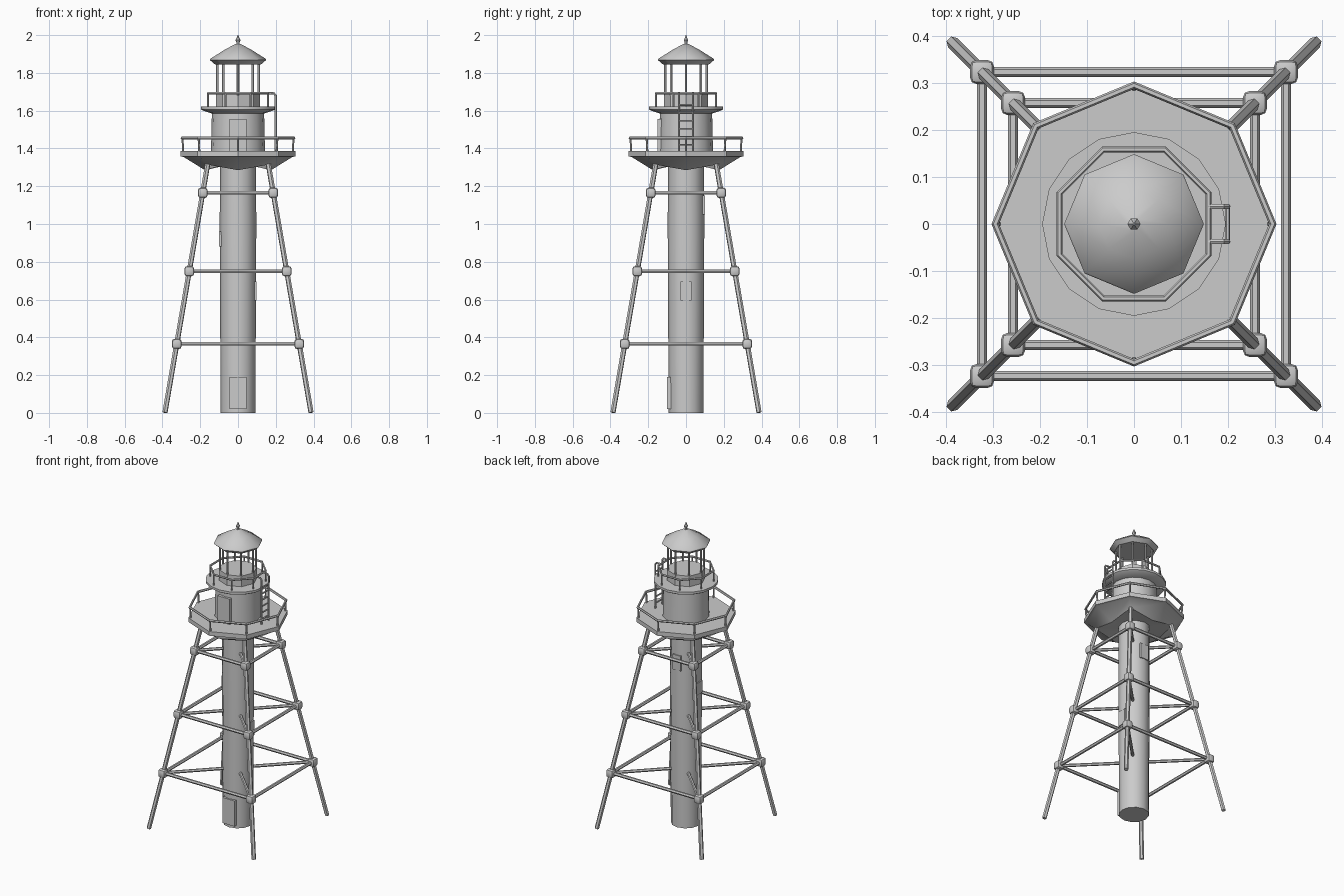
import bpy, bmesh, math
from mathutils import Vector, Matrix

if "Cube" in bpy.data.objects:
    bpy.data.objects.remove(bpy.data.objects["Cube"])

def add_object(name, bm):
    bmesh.ops.recalc_face_normals(bm, faces=bm.faces)
    me = bpy.data.meshes.new(name)
    bm.to_mesh(me)
    bm.free()
    ob = bpy.data.objects.new(name, me)
    bpy.context.collection.objects.link(ob)
    return ob

def polar(r, i, n, z, off=0.0):
    a = math.tau * i / n + off
    return Vector((r * math.cos(a), r * math.sin(a), z))

def loft(name, rings):
    """Skin a stack of equal-length point rings and cap both ends."""
    bm = bmesh.new()
    vs = [[bm.verts.new(p) for p in ring] for ring in rings]
    n = len(vs[0])
    for a, b in zip(vs, vs[1:]):
        for i in range(n):
            bm.faces.new((a[i], a[(i + 1) % n], b[(i + 1) % n], b[i]))
    bm.faces.new(vs[0])
    bm.faces.new(vs[-1])
    return add_object(name, bm)

def lathe(name, profile, n):
    return loft(name, [[polar(r, i, n, z) for i in range(n)] for r, z in profile])

def pipes(name, paths, radius, closed=False):
    cu = bpy.data.curves.new(name, 'CURVE')
    cu.dimensions = '3D'
    cu.bevel_depth = radius
    cu.bevel_resolution = 1
    cu.use_fill_caps = True
    for path in paths:
        sp = cu.splines.new('POLY')
        sp.points.add(len(path) - 1)
        for p, co in zip(sp.points, path):
            p.co = (*co, 1)
        sp.use_cyclic_u = closed
    ob = bpy.data.objects.new(name, cu)
    bpy.context.collection.objects.link(ob)
    bpy.ops.object.select_all(action='DESELECT')
    ob.select_set(True)
    bpy.context.view_layer.objects.active = ob
    bpy.ops.object.convert(target='MESH')
    return ob

def box(name, centre, size, bevel=0.0):
    bm = bmesh.new()
    bmesh.ops.create_cube(bm, size=1)
    bmesh.ops.transform(bm, verts=bm.verts,
                        matrix=Matrix.Translation(centre) @ Matrix.Diagonal((*size, 1)))
    if bevel:
        bmesh.ops.bevel(bm, geom=bm.edges[:], offset=bevel, segments=2,
                        profile=0.5, affect='EDGES')
    return add_object(name, bm)

CORNERS = [(1, 1), (-1, 1), (-1, -1), (1, -1)]
LEVELS = [0.365, 0.75, 1.165]

def leg_xy(z):
    return 0.387 - 0.172 * z

def corner(c, z):
    return Vector((c[0] * leg_xy(z), c[1] * leg_xy(z), z))

# Splayed legs, horizontal braces and struts to the column
pipes("legs", [[corner(c, 0.002), corner(c, 1.33)] for c in CORNERS], 0.014)
pipes("braces", [[corner(c, z), corner(CORNERS[(i + 1) % 4], z)]
                 for z in LEVELS for i, c in enumerate(CORNERS)], 0.011)
pipes("column_struts", [[corner(c, z), Vector((c[0] * 0.05, c[1] * 0.05, z))]
                        for z in LEVELS for c in CORNERS], 0.010)
for z in LEVELS:
    for c in CORNERS:
        box("leg_joint", corner(c, z), (0.052, 0.052, 0.054), 0.015)

# Central stair column with door and small windows
lathe("column", [(0.092, 0), (0.095, 0.6), (0.097, 1.0), (0.095, 1.33)], 12)
box("column_door", (0, -0.088, 0.105), (0.09, 0.024, 0.17))
box("right_window", (0.09, 0, 0.645), (0.018, 0.06, 0.10))
box("left_window", (-0.091, 0, 0.92), (0.018, 0.06, 0.08))
box("back_window", (0, 0.091, 1.10), (0.06, 0.018, 0.10))

# Octagonal main deck; its underside rim zigzags between the legs
under = [polar(0.175, i, 8, 1.285) if i % 2 == 0 else polar(0.235, i, 8, 1.315)
         for i in range(8)]
inner = [polar(0.09, i, 8, 1.31) for i in range(8)]
loft("main_deck", [inner, under] + [[polar(r, i, 8, z) for i in range(8)]
     for r, z in ((0.288, 1.355), (0.304, 1.358), (0.304, 1.386))])
pipes("main_railing", [[polar(0.296, i, 8, 1.455) for i in range(8)]], 0.008, True)
pipes("main_railing_posts", [[polar(0.290, i, 8, 1.38), polar(0.294, i, 8, 1.455)]
                             for i in range(8)], 0.006)

# Watch room and its door
lathe("watch_room", [(0.143, 1.38), (0.138, 1.60)], 16)
box("watch_room_door", (0, -0.137, 1.47), (0.09, 0.03, 0.17))

# Upper gallery with railing
lathe("upper_gallery", [(0.138, 1.585), (0.185, 1.60), (0.196, 1.607), (0.196, 1.622)], 16)
rail = [polar(0.172, i, 8, 1.692, math.pi / 8) for i in range(8)]
pipes("upper_railing", [rail], 0.0065, True)
pipes("upper_railing_posts", [[Vector((p.x, p.y, 1.61)), p] for p in rail], 0.005)

# Ladder on the right side, hooked over the gallery rail
pipes("ladder_sides", [[(0.20, y, 1.385), (0.20, y, 1.68), (0.19, y, 1.692),
                        (0.158, y, 1.692)] for y in (-0.037, 0.037)], 0.006)
pipes("ladder_rungs", [[(0.20, -0.037, 1.42 + 0.042 * k), (0.20, 0.037, 1.42 + 0.042 * k)]
                       for k in range(6)], 0.005)

# Open lantern: parapet, posts, rings
lathe("lantern_base", [(0.118, 1.61), (0.116, 1.692)], 8)
pipes("lantern_posts", [[polar(0.11, i, 8, 1.68), polar(0.11, i, 8, 1.86)]
                        for i in range(8)], 0.007)

# Roof and finial
lathe("roof", [(0.112, 1.845), (0.122, 1.845), (0.149, 1.868), (0.146, 1.875),
               (0.075, 1.92), (0.016, 1.952)], 8)
lathe("finial", [(0.010, 1.945), (0.008, 1.962), (0.014, 1.974), (0.007, 1.985),
                 (0.002, 2.0)], 6)

# Soft shading with crisp edges
bpy.ops.object.select_all(action='SELECT')
bpy.context.view_layer.objects.active = bpy.context.selected_objects[0]
bpy.ops.object.shade_smooth_by_angle(angle=math.radians(35))
